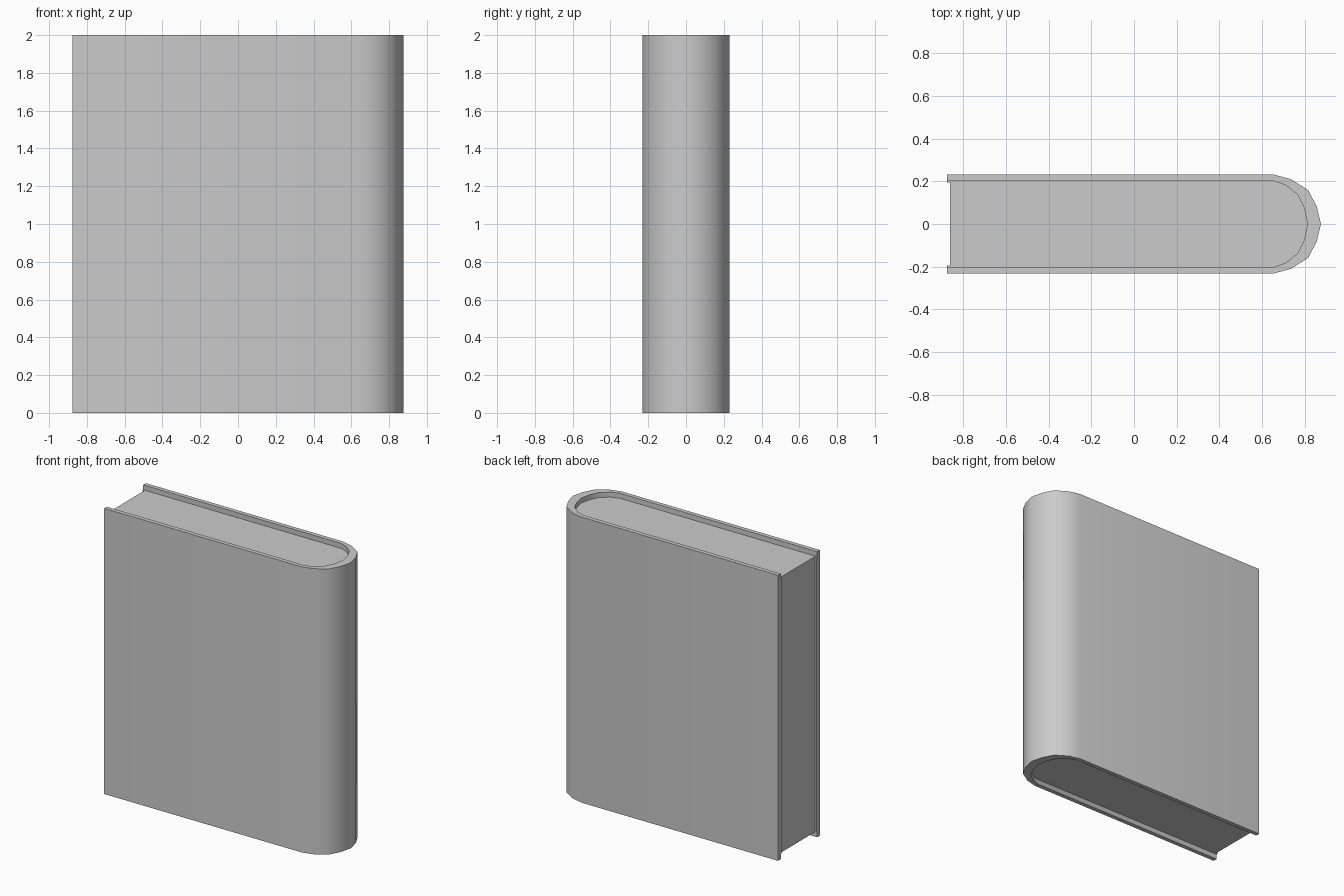
import bpy, bmesh

if "Cube" in bpy.data.objects:
    bpy.data.objects.remove(bpy.data.objects["Cube"])

H, RECESS = 2.0, 0.035


def extrude_profile(name, pts, z0, z1):
    """Extrude a flat closed outline upward into a solid."""
    bm = bmesh.new()
    face = bm.faces.new([bm.verts.new((x, y, z0)) for x, y in pts])
    top = bmesh.ops.extrude_face_region(bm, geom=[face])
    verts = [v for v in top["geom"] if isinstance(v, bmesh.types.BMVert)]
    bmesh.ops.translate(bm, vec=(0, 0, z1 - z0), verts=verts)
    bmesh.ops.recalc_face_normals(bm, faces=bm.faces)
    mesh = bpy.data.meshes.new(name)
    bm.to_mesh(mesh)
    bm.free()
    obj = bpy.data.objects.new(name, mesh)
    bpy.context.collection.objects.link(obj)
    bpy.ops.object.select_all(action='DESELECT')
    bpy.context.view_layer.objects.active = obj
    obj.select_set(True)
    bpy.ops.object.shade_smooth_by_angle(angle=0.6)
    return obj


def mirrored(half):
    """Mirror a half outline (ending on y = 0) across the x axis."""
    return half + [(x, -y) for x, y in reversed(half[:-1])]


# Half outlines from the fore edge round to the middle of the spine
outer = [(-0.875, 0.231), (0.655, 0.231), (0.734, 0.21),
         (0.815, 0.159), (0.855, 0.083), (0.875, 0)]
inner = [(0.655, 0.201), (0.71, 0.182), (0.767, 0.136), (0.797, 0.074), (0.812, 0)]

# Wrap-around cover with rounded spine
extrude_profile("cover", mirrored(outer) + mirrored([(-0.875, 0.201)] + inner)[::-1], 0, H)

# Page block, set back from the cover on three sides
extrude_profile("pages", mirrored([(-0.862, 0.201)] + inner), RECESS, H - RECESS)

# Thin lips where the covers meet the page fore edge
for side, name in ((1, "back_cover_lip"), (-1, "front_cover_lip")):
    lip = [(-0.875, 0.201 * side), (-0.862, 0.201 * side),
           (-0.862, 0.195 * side), (-0.875, 0.195 * side)]
    extrude_profile(name, lip, RECESS, H - RECESS)
